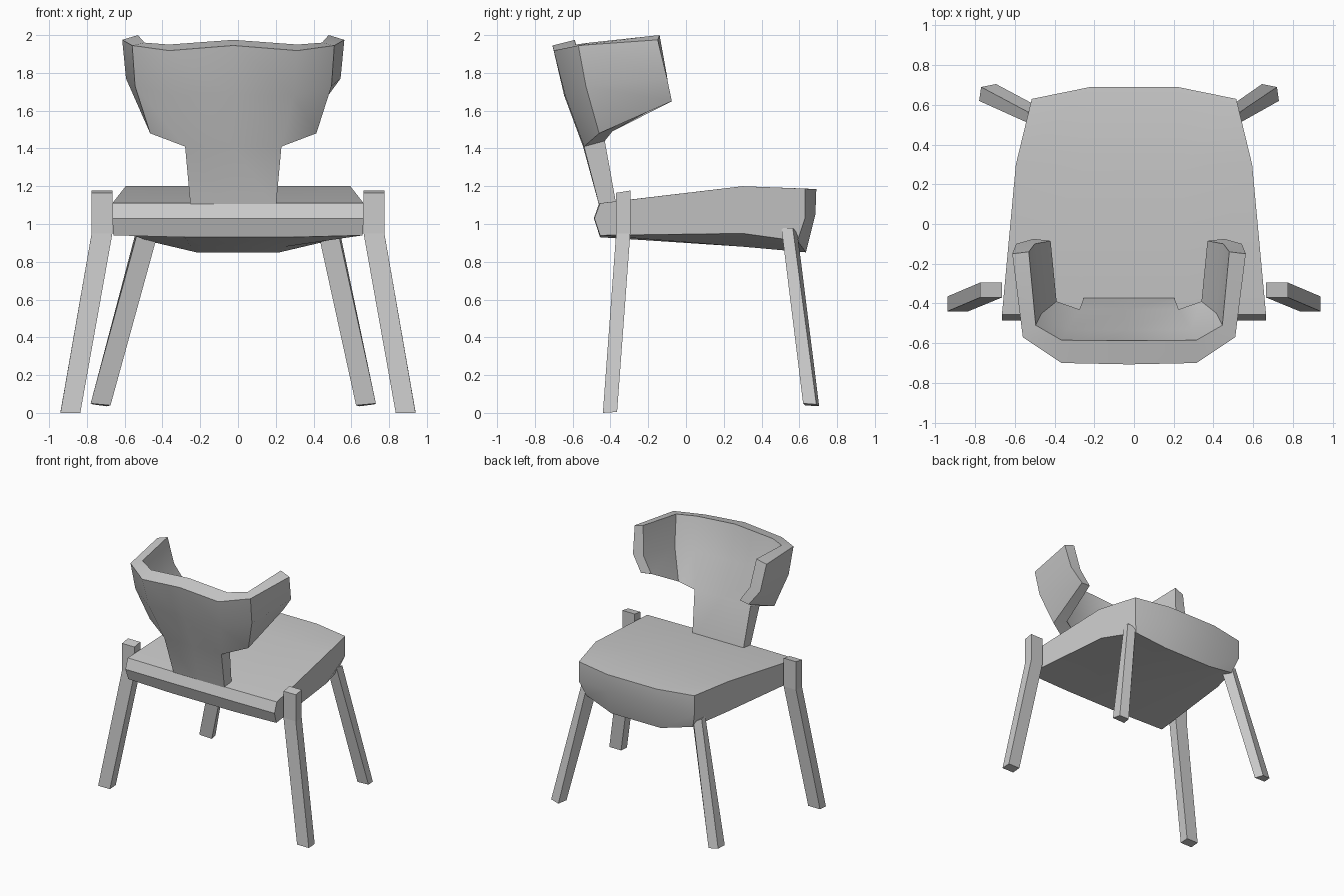
import bpy, bmesh, math
from collections import Counter

if "Cube" in bpy.data.objects:
    bpy.data.objects.remove(bpy.data.objects["Cube"])


def make(name, verts, faces, smooth=None):
    me = bpy.data.meshes.new(name)
    me.from_pydata(verts, [], faces)
    bm = bmesh.new()
    bm.from_mesh(me)
    bmesh.ops.recalc_face_normals(bm, faces=bm.faces[:])
    bm.to_mesh(me)
    bm.free()
    ob = bpy.data.objects.new(name, me)
    bpy.context.collection.objects.link(ob)
    if smooth:
        bpy.ops.object.select_all(action='DESELECT')
        ob.select_set(True)
        bpy.context.view_layer.objects.active = ob
        bpy.ops.object.shade_smooth_by_angle(angle=math.radians(smooth))
    return ob


def loft(name, rings, smooth=None):
    """Skin equal-length closed rings and cap both ends."""
    n = len(rings[0])
    verts = [p for r in rings for p in r]
    faces = [(k * n + i, k * n + (i + 1) % n, (k + 1) * n + (i + 1) % n, (k + 1) * n + i)
             for k in range(len(rings) - 1) for i in range(n)]
    faces += [tuple(range(n)), tuple(range((len(rings) - 1) * n, len(rings) * n))]
    return make(name, verts, faces, smooth)


def flip(ring):
    return [(-x, y, z) for x, y, z in ring]


# Seat: side profile at the edge and near the middle, mirrored across
edge = [(.665, -.455, 1.11), (.595, .3, 1.2), (.515, .63, 1.187), (.515, .63, 1.03),
        (.475, .59, .91), (.58, .3, .95), (.66, -.455, .94), (.665, -.485, 1.03)]
inner = [(.28, -.46, 1.11), (.25, .3, 1.2), (.22, .69, 1.185), (.22, .685, 1.05),
         (.22, .635, .85), (.25, .3, .88), (.28, -.455, .93), (.28, -.488, 1.03)]
loft("seat", [flip(edge), flip(inner), inner, edge], 35)


# Rear legs: upright block at the seat side, then splayed to the floor
def rect(x0, x1, y0, y1, z, rise=0):
    return [(x0, y0, z), (x1, y0, z), (x1, y1, z + rise), (x0, y1, z + rise)]


rear = [rect(.665, .775, -.37, -.295, 1.165, .012),
        rect(.665, .775, -.37, -.295, .95),
        rect(.835, .94, -.44, -.365, 0, .005)]
loft("rear_leg_right", rear)
loft("rear_leg_left", [flip(r) for r in rear])

# Front legs: slim, turned outward; the left one splays slightly more
top = [(.43, .53, .93), (.48, .59, .95), (.535, .565, .98), (.525, .505, .98)]
foot = [(.625, .63, .04), (.645, .705, .035), (.72, .69, .045), (.73, .62, .05)]
loft("front_leg_right", [top, foot])
loft("front_leg_left", [flip(top), [(-x - .05, y, z) for x, y, z in foot]])

# Backrest: half grids (columns centre, bend, corner, tip) for both skins
outer_rows = [
    [(0, -.707, 1.945), (.34, -.70, 1.918), (.535, -.57, 1.945), (.588, -.15, 1.975)],
    [(0, -.645, 1.68), (.32, -.64, 1.68), (.52, -.53, 1.73), (.568, -.10, 1.77)],
    [(0, -.545, 1.41), (.255, -.54, 1.41), (.44, -.46, 1.48), (.48, -.075, 1.65)],
    [(0, -.455, 1.08), (.225, -.455, 1.08)]]
inner_rows = [
    [(0, -.588, 1.975), (.34, -.585, 1.95), (.47, -.51, 1.96), (.505, -.14, 2.0)],
    [(0, -.535, 1.70), (.31, -.53, 1.70), (.44, -.45, 1.73), (.475, -.10, 1.78)],
    [(0, -.43, 1.44), (.25, -.43, 1.44), (.365, -.39, 1.49), (.395, -.085, 1.66)],
    [(0, -.365, 1.08), (.225, -.365, 1.08)]]
verts, faces, ids = [], [], {}
for layer, rows in enumerate((outer_rows, inner_rows)):
    for r, row in enumerate(rows):
        for c, (x, y, z) in enumerate(row):
            for s in ((1, -1) if c else (1,)):
                ids[layer, r, s * c] = len(verts)
                verts.append((s * x - .025, y, z))
edges = Counter()
for r in range(3):
    for c in range(-3, 3):
        keys = [(r, c), (r, c + 1), (r + 1, c + 1), (r + 1, c)]
        if all((0,) + k in ids for k in keys):
            for layer in (0, 1):
                faces.append([ids[(layer,) + k] for k in keys])
            for a, b in zip(keys, keys[1:] + keys[:1]):
                edges[tuple(sorted((a, b)))] += 1
# rim joins the two skins
for (a, b), n in edges.items():
    if n == 1:
        faces.append([ids[(0,) + a], ids[(0,) + b], ids[(1,) + b], ids[(1,) + a]])
make("backrest", verts, faces, 45)
